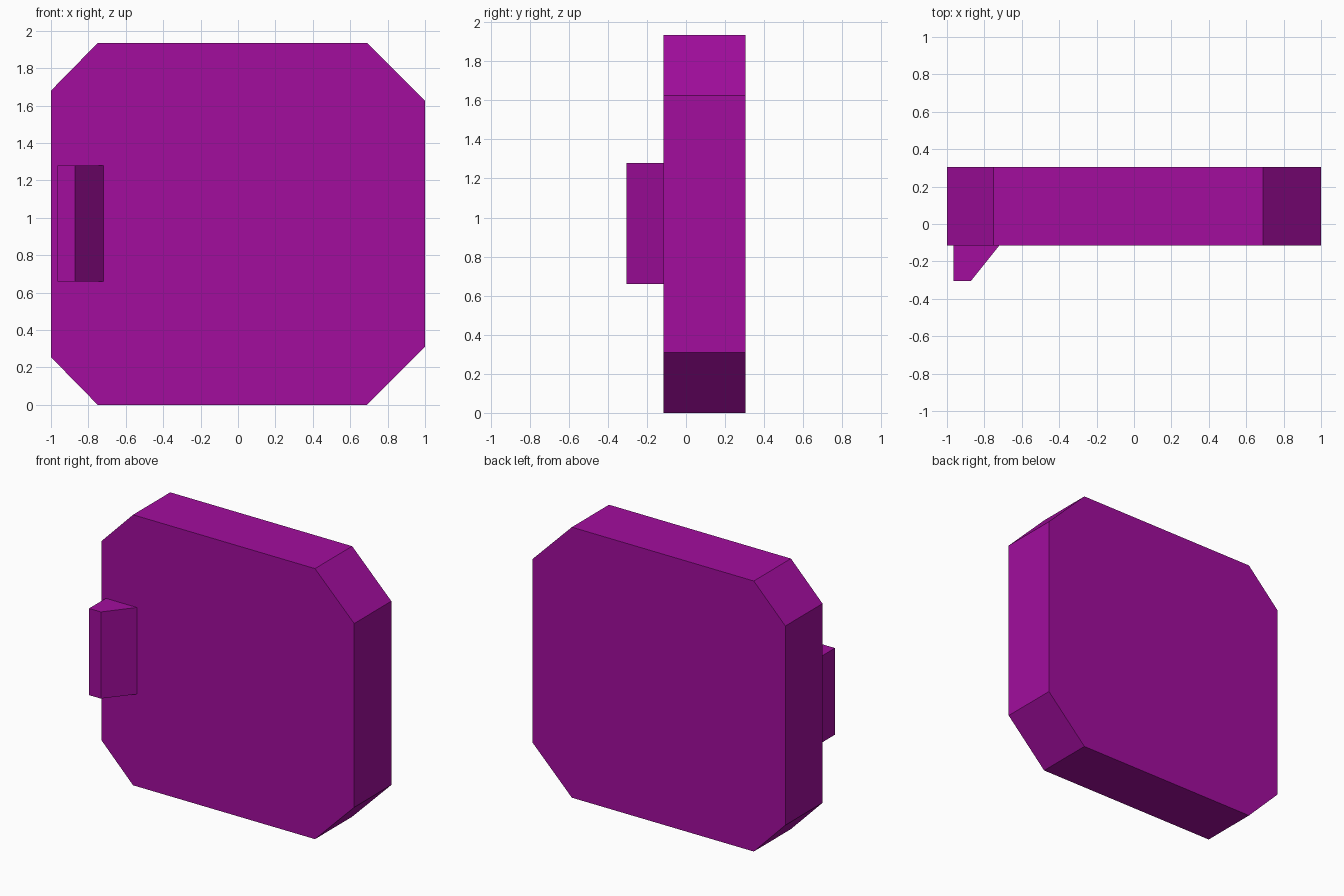
import bpy
import bmesh
from mathutils import Vector

cube = bpy.data.objects.get("Cube")
if cube:
    bpy.data.objects.remove(cube, do_unlink=True)

# Single flat purple
purple = bpy.data.materials.new("purple")
purple.use_nodes = True
colour = (0.36, 0.004, 0.34, 1.0)
purple.diffuse_color = colour
purple.node_tree.nodes["Principled BSDF"].inputs["Base Color"].default_value = colour


def prism(name, profile, direction):
    """Extrude a closed flat profile along a direction."""
    bm = bmesh.new()
    face = bm.faces.new([bm.verts.new(p) for p in profile])
    result = bmesh.ops.extrude_face_region(bm, geom=[face], use_keep_orig=True)
    moved = [g for g in result["geom"] if isinstance(g, bmesh.types.BMVert)]
    bmesh.ops.translate(bm, verts=moved, vec=Vector(direction))
    bmesh.ops.recalc_face_normals(bm, faces=bm.faces)
    mesh = bpy.data.meshes.new(name)
    bm.to_mesh(mesh)
    bm.free()
    mesh.materials.append(purple)
    obj = bpy.data.objects.new(name, mesh)
    bpy.context.collection.objects.link(obj)
    return obj


FRONT, BACK, HEIGHT = -0.115, 0.305, 1.935

# Door panel: eight-sided slab, corners cut a little deeper on the left
lower = [(-1, 0.255), (-0.75, 0), (0.69, 0), (1, 0.31)]
upper = [(x, HEIGHT - z) for x, z in reversed(lower)]
prism("door_panel", [(x, FRONT, z) for x, z in lower + upper], (0, BACK - FRONT, 0))

# Handle: upright wedge sloping back to the panel
handle = [(-0.965, FRONT), (-0.965, -0.305), (-0.872, -0.305), (-0.72, FRONT)]
prism("door_handle", [(x, y, 0.66) for x, y in handle], (0, 0, 0.62))
